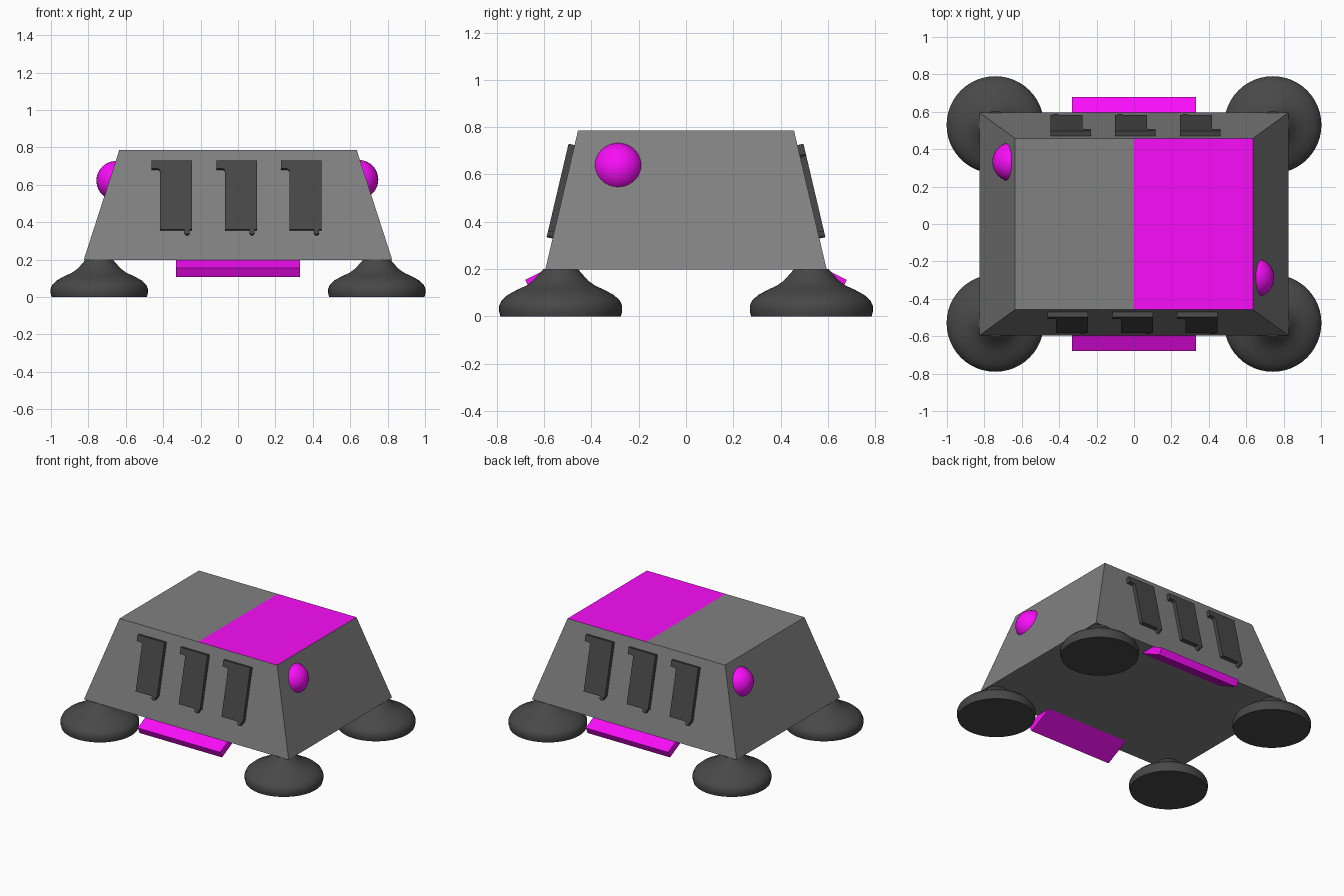
import bpy, bmesh, math
from mathutils import Vector

if "Cube" in bpy.data.objects:
    bpy.data.objects.remove(bpy.data.objects["Cube"])


def material(name, rgb):
    m = bpy.data.materials.new(name)
    m.diffuse_color = (*rgb, 1)
    m.use_nodes = True
    m.node_tree.nodes["Principled BSDF"].inputs["Base Color"].default_value = m.diffuse_color
    return m


GREY = material("mid_grey", (0.22, 0.22, 0.22))
DARK = material("dark_grey", (0.065, 0.065, 0.065))
PINK = material("magenta", (0.95, 0.004, 0.95))

Z0, Z1 = 0.198, 0.785          # body bottom and top
BOT, TOP = (0.825, 0.595), (0.635, 0.457)


def finish(bm, name, *mats, smooth=False):
    bmesh.ops.recalc_face_normals(bm, faces=bm.faces[:])
    me = bpy.data.meshes.new(name)
    bm.to_mesh(me)
    bm.free()
    ob = bpy.data.objects.new(name, me)
    bpy.context.collection.objects.link(ob)
    for m in mats:
        me.materials.append(m)
    if smooth:
        bpy.ops.object.select_all(action='DESELECT')
        ob.select_set(True)
        bpy.context.view_layer.objects.active = ob
        bpy.ops.object.shade_smooth_by_angle(angle=math.radians(40))
    return ob


def prism(name, points, offset, mat, turn):
    """Extrude a planar outline by offset; turn=-1 rotates it half way round z."""
    bm = bmesh.new()
    s = Vector((turn, turn, 1))
    a = [bm.verts.new(Vector(p) * s) for p in points]
    b = [bm.verts.new((Vector(p) + Vector(offset)) * s) for p in points]
    bm.faces.new(a)
    bm.faces.new(b[::-1])
    for i in range(len(a)):
        j = (i + 1) % len(a)
        bm.faces.new((a[i], a[j], b[j], b[i]))
    return finish(bm, name, mat)


# Tapered body, with one half of the roof coloured
bm = bmesh.new()
bmesh.ops.create_cube(bm, size=2)
for v in bm.verts:
    w, d = TOP if v.co.z > 0 else BOT
    v.co = (v.co.x * w, v.co.y * d, Z1 if v.co.z > 0 else Z0)
bmesh.ops.bisect_plane(bm, geom=bm.verts[:] + bm.edges[:] + bm.faces[:],
                       plane_co=(0, 0, 0), plane_no=(1, 0, 0))
for f in bm.faces:
    c = f.calc_center_median()
    f.material_index = int(c.z > Z1 - 0.01 and c.x > 0)
finish(bm, "body", GREY, PINK)

# Four flared feet, lathed from a profile
FOOT = [(0, 0), (0.255, 0), (0.26, 0.02), (0.26, 0.045), (0.25, 0.067),
        (0.225, 0.09), (0.185, 0.112), (0.145, 0.13), (0.115, 0.152),
        (0.09, 0.18), (0.073, 0.2), (0, 0.2)]
for sx in (-1, 1):
    for sy in (-1, 1):
        bm = bmesh.new()
        vs = [bm.verts.new((r, 0, z)) for r, z in FOOT]
        es = [bm.edges.new(e) for e in zip(vs, vs[1:])]
        bmesh.ops.spin(bm, geom=vs + es, cent=(0, 0, 0), axis=(0, 0, 1),
                       angle=2 * math.pi, steps=48)
        bmesh.ops.remove_doubles(bm, verts=bm.verts[:], dist=0.0005)
        ob = finish(bm, f"{'front' if sy < 0 else 'back'}_{'left' if sx < 0 else 'right'}_foot",
                    DARK, smooth=True)
        ob.location = (sx * 0.742, sy * 0.53, 0)

# Round side lamps
for name, pos in (("right_lamp", (0.645, -0.287, 0.628)), ("left_lamp", (-0.652, 0.332, 0.622))):
    bm = bmesh.new()
    bmesh.ops.create_uvsphere(bm, u_segments=32, v_segments=20, radius=0.105)
    finish(bm, name, PINK, smooth=True).location = pos

# Wall panels: a slab with a side tab on top and a small rounded peg below
slope = (BOT[1] - TOP[1]) / (Z1 - Z0)
normal = Vector((0, -1, slope)).normalized()
peg = [(0.145 + 0.014 * math.cos(a), 0.343 + 0.014 * math.sin(a))
       for a in [math.pi * (1 + i / 6) for i in range(7)]]
OUTLINE = [(-0.045, 0.724), (-0.045, 0.68), (-0.012, 0.68), (-0.004, 0.677), (0, 0.668),
           (0, 0.355), (0.131, 0.355)] + peg + [(0.159, 0.355), (0.172, 0.355), (0.172, 0.724)]
for side, turn in (("front", 1), ("back", -1)):
    for i, x in enumerate((-0.417, -0.07, 0.275)):
        pts = [Vector((x + u, -BOT[1] + slope * (z - Z0), z)) - normal * 0.003
               for u, z in OUTLINE]
        prism(f"{side}_panel_{i + 1}", pts, normal * 0.029, DARK, turn)

    # Sloping step plate below the wall
    step = [(-0.332, y, z) for y, z in
            ((-0.68, 0.154), (-0.657, 0.108), (-0.46, 0.207), (-0.57, 0.21))]
    prism(f"{side}_step", step, (0.664, 0, 0), PINK, turn)
